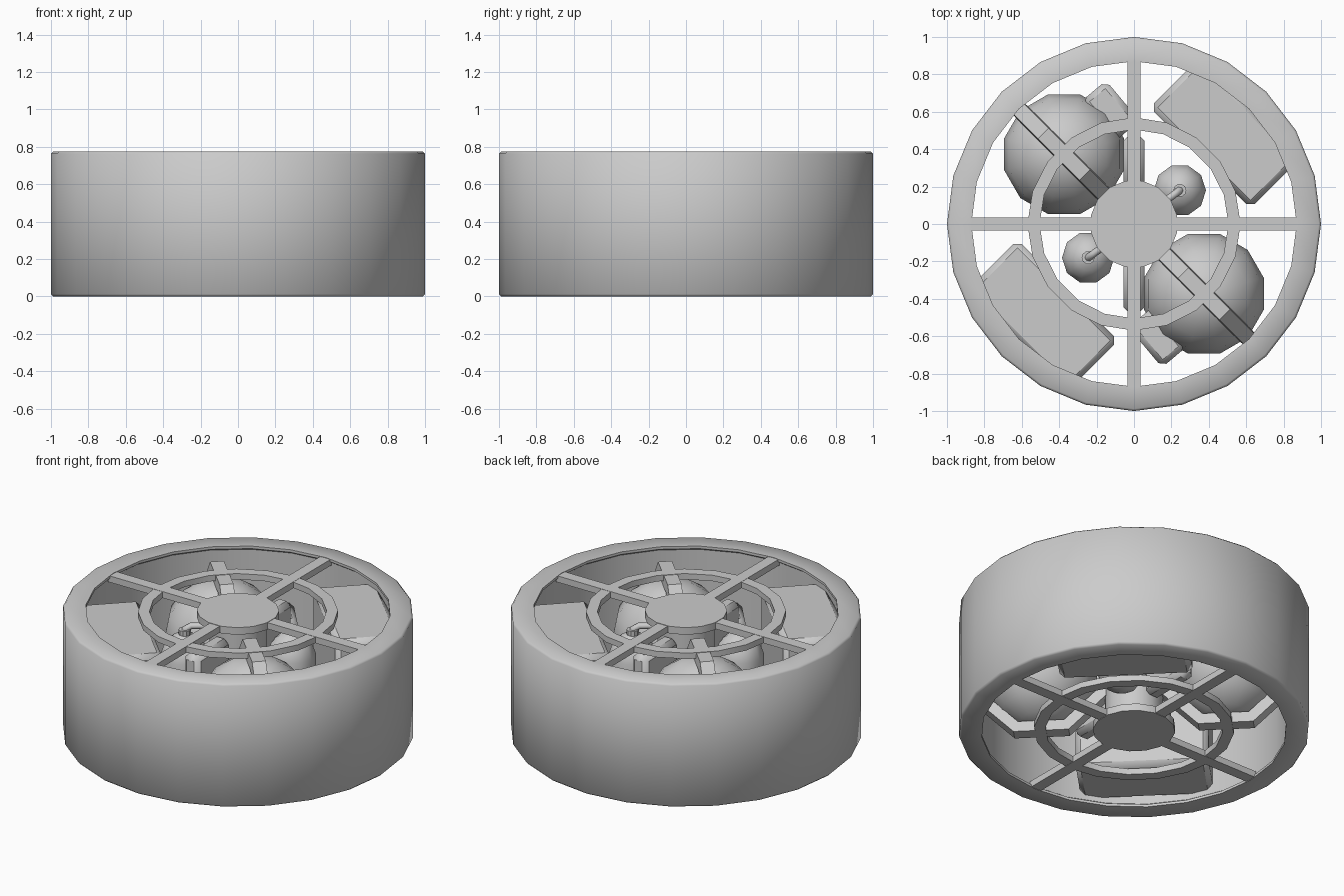
import bpy, math
from mathutils import Vector, Matrix

if "Cube" in bpy.data.objects:
    bpy.data.objects.remove(bpy.data.objects["Cube"])

H = 0.775
MID = H / 2


def finish(ob, bevel=0.0, angle=35):
    if bevel:
        m = ob.modifiers.new("bevel", 'BEVEL')
        m.width, m.segments, m.limit_method = bevel, 1, 'ANGLE'
    bpy.context.view_layer.objects.active = ob
    bpy.ops.object.select_all(action='DESELECT')
    ob.select_set(True)
    bpy.ops.object.shade_smooth_by_angle(angle=math.radians(angle))
    return ob


def lathe(name, profile, n, loc=(0, 0, 0), turn=0.0, closed=True, mat=None, angle=35):
    """Spin (radius, z) points around z; closed joins last to first, open is capped."""
    k = len(profile)
    verts, faces = [], []
    for i in range(n):
        a = turn + 2 * math.pi * i / n
        verts += [Vector((r * math.cos(a), r * math.sin(a), z)) for r, z in profile]
    for i in range(n):
        j = (i + 1) % n
        for p in range(k if closed else k - 1):
            q = (p + 1) % k
            faces.append((i * k + p, j * k + p, j * k + q, i * k + q))
    if not closed:
        faces.append([i * k for i in reversed(range(n))])
        faces.append([i * k + k - 1 for i in range(n)])
    if mat:
        verts = [mat @ v for v in verts]
    me = bpy.data.meshes.new(name)
    me.from_pydata(verts, [], faces)
    ob = bpy.data.objects.new(name, me)
    bpy.context.collection.objects.link(ob)
    ob.location = loc
    return finish(ob, angle=angle)


def box(name, size, loc, rot=0.0, bevel=0.0):
    bpy.ops.mesh.primitive_cube_add(size=1, location=loc, rotation=(0, 0, rot))
    ob = bpy.context.object
    ob.name = name
    ob.scale = size
    bpy.ops.object.transform_apply(location=False, rotation=False, scale=True)
    return finish(ob, bevel, 60)


# outer drum with thin lips at both ends
b = 0.012
lathe("drum_shell", [(1 - b, 0), (1, b), (1, H - b), (1 - b, H), (0.87, H), (0.87, H - 0.016),
                     (0.89, H - 0.03), (0.89, 0.03), (0.87, 0.016), (0.87, 0)], 24, angle=50)

# top and bottom frames: hub, middle ring, spokes
for side, z in (("bottom", 0.0), ("top", H - 0.045)):
    lathe(side + "_hub", [(0.235, z), (0.235, z + 0.045)], 16, turn=math.pi / 16, closed=False)
    lathe(side + "_ring", [(0.57, z + .004), (0.57, z + 0.041), (0.505, z + 0.041), (0.505, z + .004)], 20)
    for i in range(4):
        a = i * math.pi / 2
        box(f"{side}_spoke_{i}", (0.68, 0.07, 0.04),
            (0.54 * math.cos(a), 0.54 * math.sin(a), z + 0.0225), a)

# central column
lathe("centre_column", [(0.165, 0.02), (0.165, H - 0.02)], 16, closed=False)

# contents, repeated by half a turn
for k in range(2):
    s = 1 - 2 * k
    half = k * math.pi
    tank_loc = (-0.374 * s, 0.373 * s, MID)

    # round tank
    bpy.ops.mesh.primitive_uv_sphere_add(segments=12, ring_count=8, radius=0.331,
                                         location=tank_loc, rotation=(0, 0, math.radians(15)))
    tank = bpy.context.object
    tank.name = f"round_tank_{k}"
    finish(tank, angle=60)

    # eight-sided strap around the tank in the radial plane
    m = Matrix.Rotation(math.radians(-45), 4, 'Z') @ Matrix.Rotation(math.radians(90), 4, 'X')
    lathe(f"tank_strap_{k}", [(0.345, -0.045), (0.412, -0.04), (0.412, 0.04), (0.345, 0.045)],
          8, loc=tank_loc, turn=math.pi / 8, mat=m)

    # large side block
    d = 0.69 / math.sqrt(2)
    box(f"side_block_{k}", (0.38, 0.76, 0.65), (d * s, d * s, MID), math.radians(45) + half, 0.03)

    # upright slab and small block
    box(f"upright_slab_{k}", (0.11, 0.33, 0.52), (0, 0.31 * s, 0.41), half, 0.03)
    box(f"small_block_{k}", (0.17, 0.28, 0.24), (-0.125 * s, 0.605 * s, MID),
        math.radians(40) + half, 0.03)

    # small bottle
    bx, by = 0.245 * s, 0.18 * s
    lathe(f"bottle_{k}", [(0.03, 0.10), (0.09, 0.125), (0.14, 0.2), (0.14, 0.50), (0.115, 0.57),
                          (0.07, 0.615), (0.035, 0.63), (0.035, 0.66)], 10, loc=(bx, by, 0), closed=False)

    # bottle pipe
    cu = bpy.data.curves.new(f"bottle_pipe_{k}", 'CURVE')
    cu.dimensions = '3D'
    cu.bevel_depth, cu.bevel_resolution, cu.use_fill_caps = 0.02, 1, True
    sp = cu.splines.new('POLY')
    pts = [(bx, by, 0.64), (bx, by, 0.66), (bx * 0.88, by * 0.88, 0.68), (bx * 0.45, by * 0.45, 0.68)]
    sp.points.add(len(pts) - 1)
    for p, c in zip(sp.points, pts):
        p.co = (*c, 1)
    ob = bpy.data.objects.new(f"bottle_pipe_{k}", cu)
    bpy.context.collection.objects.link(ob)
